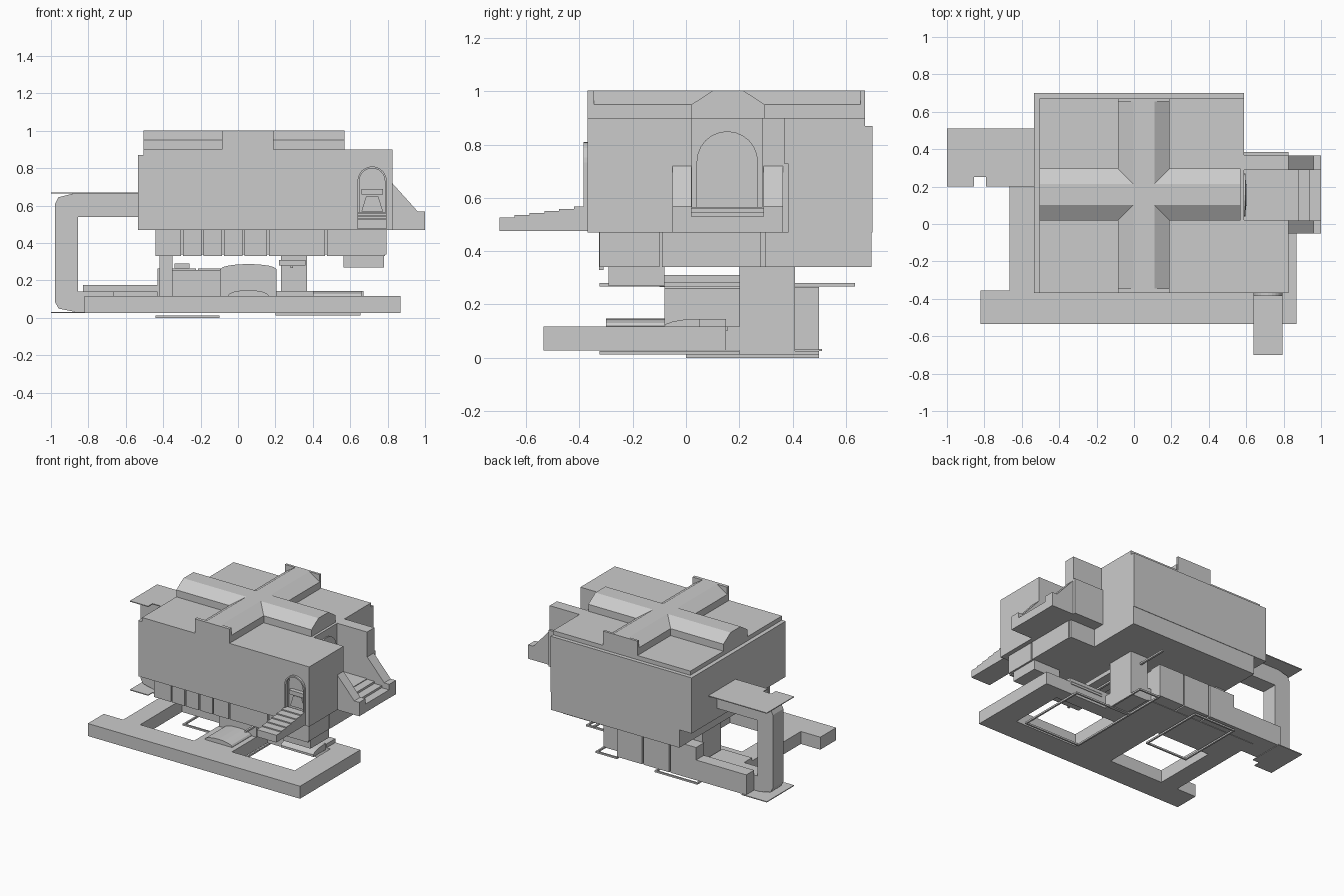
import bpy, bmesh, math

if "Cube" in bpy.data.objects:
    bpy.data.objects.remove(bpy.data.objects["Cube"])


def prism(name, pts, axis, a0, a1, cutter=False):
    """Extrude a 2D profile along an axis: x uses (y,z), y uses (x,z), z uses (x,y)."""
    def place(p, a):
        return {'x': (a, p[0], p[1]), 'y': (p[0], a, p[1]), 'z': (p[0], p[1], a)}[axis]
    bm = bmesh.new()
    lo = [bm.verts.new(place(p, a0)) for p in pts]
    hi = [bm.verts.new(place(p, a1)) for p in pts]
    bm.faces.new(lo)
    bm.faces.new(hi)
    n = len(pts)
    for i in range(n):
        j = (i + 1) % n
        bm.faces.new((lo[i], lo[j], hi[j], hi[i]))
    bmesh.ops.recalc_face_normals(bm, faces=bm.faces)
    me = bpy.data.meshes.new(name)
    bm.to_mesh(me)
    bm.free()
    ob = bpy.data.objects.new(name, me)
    bpy.context.collection.objects.link(ob)
    if cutter:
        ob.hide_render = True
        ob.display_type = 'WIRE'
    return ob


def box(name, x0, x1, y0, y1, z0, z1, cutter=False):
    return prism(name, [(x0, y0), (x1, y0), (x1, y1), (x0, y1)], 'z', z0, z1, cutter)


def rod_loop(name, x0, x1, y0, y1, z, r=.012):
    """Thin rectangular frame lying flat."""
    for y in (y0, y1 - r):
        box(name, x0, x1, y, y + r, z, z + r)
    for x in (x0, x1 - r):
        box(name, x, x + r, y0 + r, y1 - r, z, z + r)


def cut(ob, cutter):
    m = ob.modifiers.new("cut", 'BOOLEAN')
    m.operation = 'DIFFERENCE'
    m.solver = 'EXACT'
    m.object = cutter


def arch(c, half, z0, top, n=12):
    """Round-headed door outline."""
    zc = top - half
    return [(c - half, z0), (c + half, z0)] + [
        (c + half * math.cos(math.pi * i / n), zc + half * math.sin(math.pi * i / n))
        for i in range(n + 1)]


def dome(c, half, z0, zs, top, n=8):
    """Low bowed profile with short straight sides."""
    return [(c - half, z0), (c + half, z0)] + [
        (c + half * math.cos(math.pi * i / n), zs + (top - zs) * math.sin(math.pi * i / n))
        for i in range(n + 1)]


# Main hall with the side entrance notch and front doorway
hall = prism("main_hall", [(-.505, -.369), (.825, -.369), (.825, .022), (.588, .022), (.588, .288),
                           (.825, .288), (.825, .37), (.588, .37), (.588, .672), (-.505, .672)],
             'z', .47, .9)
cut(hall, prism("front_door_cutter", arch(.717, .075, .5, .81), 'y', -.5, -.335, True))
prism("wall_ledge", [(-.535, -.369), (-.505, -.369), (-.505, .672), (.588, .672), (.588, .7),
                     (-.535, .7)], 'z', .47, .87)
box("side_pier_trim", .588, .825, .37, .385, .47, .73)

# Cross-shaped roof ridge with end plates
def ridge(c):
    return [(c - .138, .9), (c - .138, .95), (c - .057, 1.003), (c + .057, 1.003),
            (c + .138, .95), (c + .138, .9)]

prism("roof_ridge_long", ridge(.158), 'x', -.505, .57)
prism("roof_ridge_cross", ridge(.053), 'y', -.345, .66)
box("ridge_plate_front", -.085, .19, -.369, -.345, .9, 1.003)
box("ridge_plate_back", -.085, .19, .655, .672, .9, 1.003)

# Side entrance: landing, steps, sloping walls, arched door
box("side_landing", .588, .825, .022, .288, .47, .565)
for i in range(3):
    box("side_step", .825 + .058 * i, .883 + .058 * i, .02, .29, .47, .56 - .015 * i)
for y0, y1 in ((-.05, .02), (.29, .365)):
    prism("side_stair_wall", [(.825, .47), (1.0, .47), (1.0, .57), (.96, .57), (.825, .72)],
          'y', y0, y1)
prism("side_door_frame", arch(.155, .115, .565, .85), 'x', .588, .596)
prism("side_door", arch(.155, .08, .565, .81), 'x', .596, .6)
box("side_door_panel", .6, .604, .095, .215, .565, .69)

# Front steps and door hood
stair = [(-.365, .475), (-.7, .475)]
for i in range(6):
    stair += [(-.7 + .056 * i, .527 + .008 * i), (-.644 + .056 * i, .527 + .008 * i)]
prism("front_steps", stair, 'x', .64, .795)
frame = prism("front_door_frame", arch(.717, .078, .48, .81), 'y', -.385, -.365)
cut(frame, prism("front_frame_cutter", arch(.717, .068, .5, .8), 'y', -.42, -.3, True))
prism("front_door_panel", [(.66, .57), (.775, .57), (.75, .65), (.685, .65)], 'y', -.35, -.33)
box("front_door_hood", .66, .775, -.365, -.33, .66, .69)

# Lower skirt with separate front panels
prism("lower_skirt", [(-.435, -.31), (.785, -.31), (.785, .3), (.588, .3), (.588, .697),
                      (-.435, .697)], 'z', .34, .47)
edges = [-.445, -.3, -.19, -.08, .03, .16, .47, .79]
for a, b in zip(edges, edges[1:]):
    box("skirt_panel", a + .005, b - .005, -.327, -.31, .33, .47)
for y0, y1 in ((-.325, -.1), (-.09, .28)):
    box("skirt_side_panel", .785, .793, y0, y1, .34, .47)
box("corner_box", .565, .78, -.29, -.08, .27, .345)

# Left bracket: bent pipe and thin plates
prism("left_bracket", [(-.535, .67), (-.86, .67), (-.96, .645), (-.978, .61), (-.978, .085),
                       (-.96, .05), (-.86, .03), (-.66, .03), (-.66, .14), (-.855, .14),
                       (-.855, .54), (-.535, .54)], 'y', .29, .41)
for z in (.664, .026):
    xe = -.535 if z > .5 else -.8
    box("bracket_plate", -1.0, xe, .25, .51, z, z + .006)
    box("bracket_tab", -1.0, -.855, .2, .25, z, z + .006)
box("bracket_inner_tab", -.79, -.535, .2, .25, .664, .67)

# Ground frame with two openings
base = prism("ground_frame", [(-.82, -.535), (.868, -.535), (.868, .15), (.37, .15), (.37, .41),
                              (-.665, .41), (-.665, -.355), (-.82, -.355)], 'z', .027, .117)
cut(base, box("opening_cutter_right", .2, .7, -.355, .05, -.1, .3, True))
cut(base, box("opening_cutter_left", -.53, -.1, -.355, .12, -.1, .3, True))

# Thin rod frames under the base and below the hall
rod_loop("floor_rods_left", -.44, -.1, 0, .5, 0)
rod_loop("floor_rods_right", .2, .655, -.325, .2, .013)
rod_loop("floor_rods_back", .2, .37, .2, .5, .013)
box("upper_rod", .28, .295, -.325, .635, .268, .28)

# Supports and rear machinery between frame and hall
box("support_tower", .23, .37, .2, .41, .02, .345)
box("support_leg", -.42, -.35, .2, .41, .03, .345)
for a, b in ((-.43, -.225), (-.215, -.01), (0, .2)):
    box("rear_panel_box", a, b, .41, .5, .03, .265)
box("rear_core", -.42, .2, .22, .41, .03, .255)
box("rear_low_box", -.83, -.43, .41, .5, .03, .175)
box("rear_low_rail", -.665, -.43, .2, .41, .117, .14)
box("beam_block", .22, .36, -.1, .2, .28, .31)
box("left_vent", -.34, -.26, -.1, .1, .265, .29)

# Bowed covers on the frame
prism("center_cover", dome(.055, .15, .117, .26, .288), 'y', -.08, .2)
prism("front_barrel", dome(.055, .108, .1, .12, .148), 'y', -.3, -.08)
prism("side_barrel", dome(.035, .12, .1, .115, .145), 'x', .4, .66)
box("right_low_box", .2, .67, .05, .15, .117, .145)
